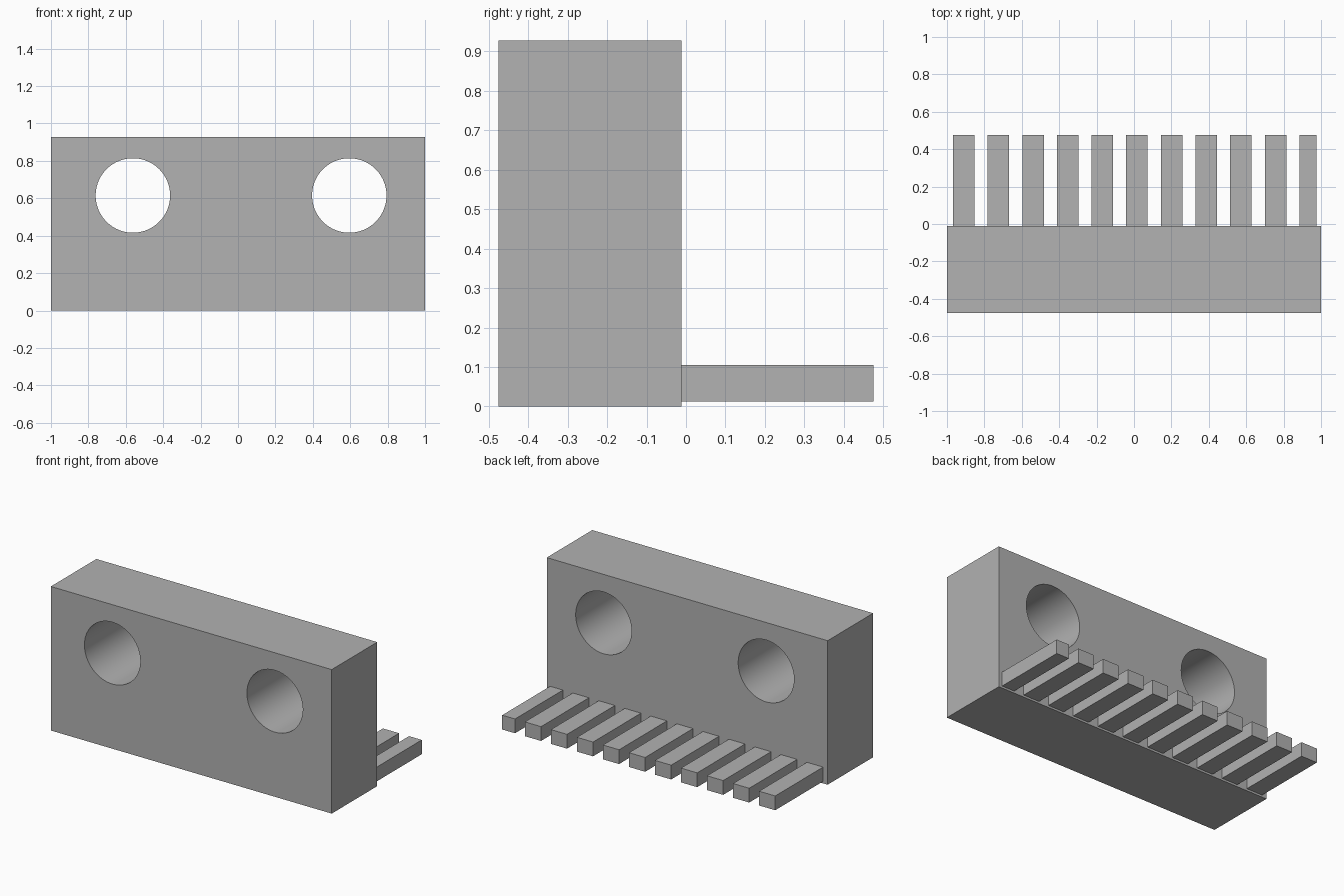
import bpy
import bmesh
import math
from mathutils import Matrix

cube = bpy.data.objects.get("Cube")
if cube:
    bpy.data.objects.remove(cube, do_unlink=True)

# Single grey material
GREY = (0.445, 0.445, 0.445, 1)
grey = bpy.data.materials.new("plain grey")
grey.use_nodes = True
grey.diffuse_color = GREY
grey.node_tree.nodes["Principled BSDF"].inputs["Base Color"].default_value = GREY


def add_object(name, bm):
    mesh = bpy.data.meshes.new(name)
    bm.to_mesh(mesh)
    bm.free()
    obj = bpy.data.objects.new(name, mesh)
    bpy.context.collection.objects.link(obj)
    mesh.materials.append(grey)
    return obj


def add_box(name, low, high):
    size = [b - a for a, b in zip(low, high)]
    centre = [(a + b) / 2 for a, b in zip(low, high)]
    bm = bmesh.new()
    bmesh.ops.create_cube(bm, size=1, matrix=Matrix.Translation(centre) @ Matrix.Diagonal((*size, 1)))
    return add_object(name, bm)


FRONT, JOINT, BACK = -0.475, -0.012, 0.475

# Upright block with two round through holes
block = add_box("block", (-1, FRONT, 0), (1, JOINT, 0.927))
for side, x in (("right", -0.562), ("left", 0.595)):
    bm = bmesh.new()
    place = Matrix.Translation((x, (FRONT + JOINT) / 2, 0.615)) @ Matrix.Rotation(math.pi / 2, 4, "X")
    bmesh.ops.create_cone(bm, cap_ends=True, segments=96, radius1=0.199, radius2=0.199, depth=1, matrix=place)
    cutter = add_object(side + "_hole_cutter", bm)
    cutter.hide_render = True
    cutter.hide_set(True)
    cut = block.modifiers.new(side + " hole", "BOOLEAN")
    cut.operation = "DIFFERENCE"
    cut.solver = "EXACT"
    cut.object = cutter

# Bake the holes, then drop the cutters
bpy.context.view_layer.update()
holed = bpy.data.meshes.new_from_object(block.evaluated_get(bpy.context.evaluated_depsgraph_get()))
cutters = [m.object for m in block.modifiers]
block.modifiers.clear()
block.data = holed
for cutter in cutters:
    bpy.data.objects.remove(cutter, do_unlink=True)

# Smooth hole walls, sharp rims
bpy.ops.object.select_all(action="DESELECT")
block.select_set(True)
bpy.context.view_layer.objects.active = block
bpy.ops.object.shade_smooth_by_angle(angle=math.radians(30))

# Row of teeth behind the block; the last one is narrower
COUNT, PITCH, WIDTH = 11, 0.1853, 0.115
for i in range(COUNT):
    x = -0.968 + i * PITCH
    end = min(x + WIDTH, 0.976)
    add_box(f"tooth_{i + 1}", (x, JOINT, 0.013), (end, BACK, 0.105))
